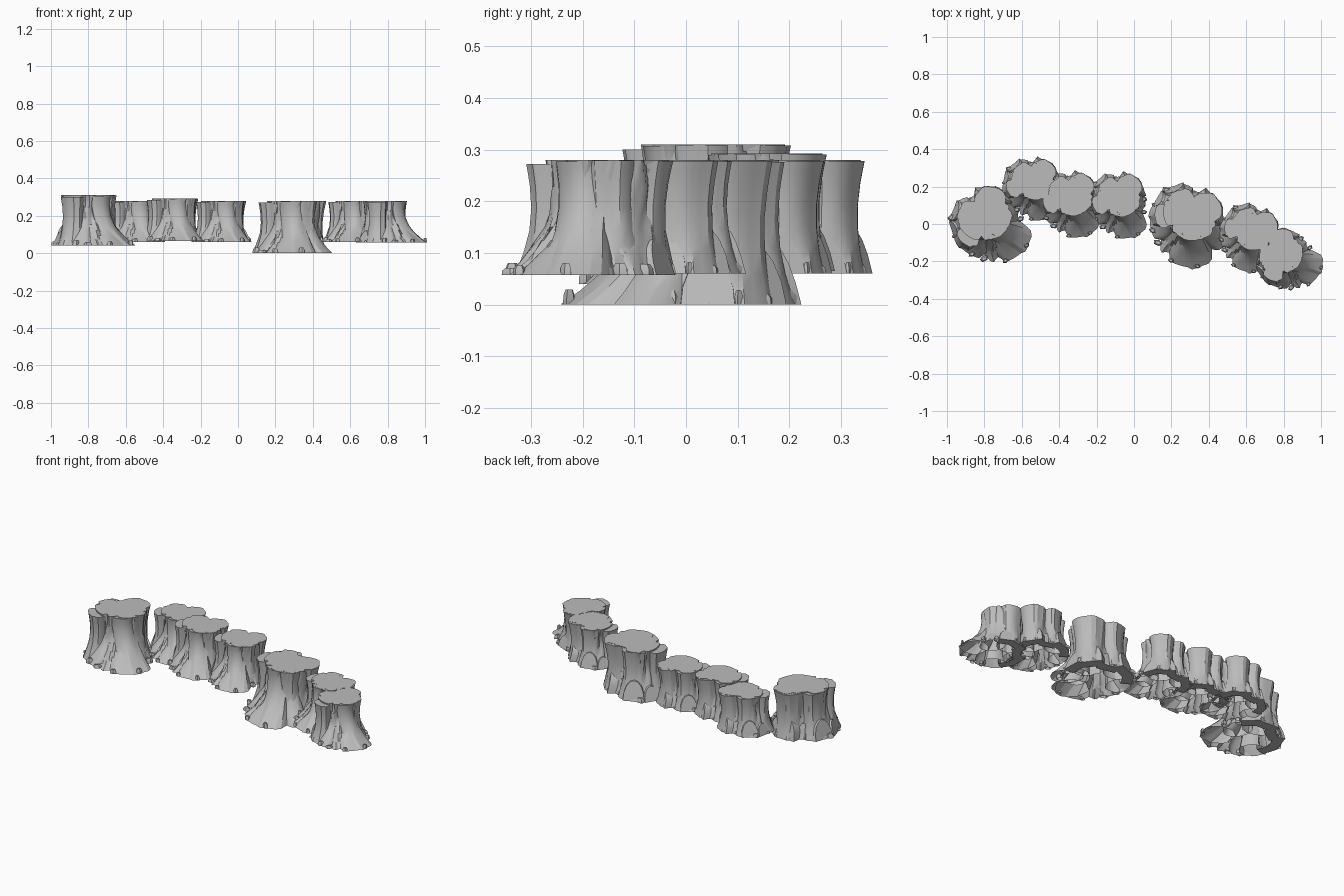
import bpy, bmesh, math, random
from math import sin, cos, pi, radians
from mathutils import Vector

if "Cube" in bpy.data.objects:
    bpy.data.objects.remove(bpy.data.objects["Cube"])

random.seed(7)
stone = bpy.data.materials.new("grey stone")
stone.diffuse_color = (0.5, 0.5, 0.5, 1)
stone.use_nodes = True
stone.node_tree.nodes["Principled BSDF"].inputs["Base Color"].default_value = stone.diffuse_color

# Outline radii every 30 degrees, counter-clockwise from +x
TOP = [.126, .146, .138, .084, .112, .118, .105, .098, .096, .088, .110, .122]
BASE = [.145, .155, .140, .105, .135, .145, .150, .160, .175, .215, .230, .170]
N = 90
LEVELS = [0, .05, .12, .2, .3, .42, .54, .66, .77, .87, .95, 1]
# cracks: angle, half width, depth, runs down from the top
CRACKS = [(14, 8, .016, True), (72, 8, .018, True), (100, 9, .016, True),
          (160, 9, .020, True), (232, 10, .022, True), (268, 9, .015, True),
          (318, 9, .018, True), (345, 8, .014, True), (28, 8, .018, False),
          (108, 8, .018, False), (180, 8, .016, False), (245, 8, .028, False),
          (268, 7, .030, False), (328, 9, .030, False)]
# hollows in the wall: angle, height, depth
DENTS = [(285, .6, .030), (340, .5, .022), (255, .5, .018), (70, .55, .015)]
# overlapping columns: angle, top distance, top radii, foot distance, foot radii, height
COLUMNS = [(202, .098, .042, .056, .112, .050, .066, .965),
           (42, .085, .068, .072, .088, .066, .075, .992),
           (132, .068, .052, .062, .085, .055, .070, .985),
           (300, .060, .052, .062, .155, .080, .078, .988),
           (338, .076, .050, .060, .095, .062, .070, .996)]
# extra foot of the large middle rock only
EXTRA = [(341, .065, .045, .050, .135, .072, .055, .94)]


def outline(table, deg):
    f = (deg % 360) / 30
    i = int(f)
    return table[i] + (table[(i + 1) % 12] - table[i]) * (f - i)


def gap(a, b):
    return abs((a - b + 180) % 360 - 180)


def wall_radius(deg, t):
    top, base = outline(TOP, deg), outline(BASE, deg)
    r = top * (1 - .14 * sin(pi * t)) + (base - top) * (1 - t) ** 2.3
    for a, w, d, down in CRACKS:
        reach = max(0, (t - .25) / .75) if down else max(0, 1 - t / .6)
        bend = 6 * sin(t * 9 + a)
        r -= d * reach ** .6 * max(0, 1 - gap(deg, a + bend) / w)
    for a, h, d in DENTS:
        r -= d * math.exp(-(gap(deg, a) / 9) ** 2 - ((t - h) / .17) ** 2)
    return r


def finish(bm, name, angle=30):
    bmesh.ops.recalc_face_normals(bm, faces=bm.faces)
    me = bpy.data.meshes.new(name)
    bm.to_mesh(me)
    bm.free()
    me.materials.append(stone)
    me.polygons.foreach_set("use_smooth", [True] * len(me.polygons))
    me.set_sharp_from_angle(angle=radians(angle))
    return me


def loft(bm, rings):
    """Skin closed rings of points, capped on top and open at the bottom."""
    vs = [[bm.verts.new(p) for p in ring] for ring in rings]
    n = len(vs[0])
    for lo, hi in zip(vs, vs[1:]):
        for i in range(n):
            bm.faces.new((lo[i], lo[(i + 1) % n], hi[(i + 1) % n], hi[i]))
    bm.faces.new(vs[-1])


def make_wall():
    bm = bmesh.new()
    rings = []
    for t in LEVELS:
        ring = []
        for i in range(N):
            deg = i * 360 / N
            r, a = wall_radius(deg, t), radians(deg)
            ring.append((r * cos(a), r * sin(a), t))
        rings.append(ring)
    loft(bm, rings)
    return finish(bm, "cliff wall")


def make_columns(table, name):
    # flat-topped columns that overlap the wall and flare at the foot
    bm = bmesh.new()
    M = 20
    for deg, dt, rt, wt, db, rb, wb, top in table:
        a = radians(deg)
        out, side = Vector((cos(a), sin(a), 0)), Vector((-sin(a), cos(a), 0))
        jag = [random.uniform(.88, 1.06) for _ in range(M)]
        low = [random.uniform(.90, 1.04) for _ in range(M)]
        rings = []
        for t in (0, .1, .22, .4, .6, .8, .92, 1):
            f, waist = (1 - t) ** 2.2, 1 - .17 * sin(pi * t)
            c = out * ((dt + (db - dt) * f) * (1 - .06 * sin(pi * t)))
            r, w = (rt + (rb - rt) * f) * waist, (wt + (wb - wt) * f) * waist
            ring = []
            for k in range(M):
                b = 2 * pi * k / M
                j = low[k] if t < .3 else jag[k]
                ring.append(c + out * r * j * cos(b) + side * w * j * sin(b)
                            + Vector((0, 0, t * top)))
            rings.append(ring)
        loft(bm, rings)
    return finish(bm, name)


def make_slabs():
    # rounded slabs leaning on the back foot of the cliff
    bm = bmesh.new()
    for deg, w, h in [(20, .045, .34), (58, .05, .44), (98, .045, .34),
                      (135, .05, .42), (170, .04, .30)]:
        a, r = radians(deg), outline(BASE, deg)
        out, side = Vector((cos(a), sin(a), 0)), Vector((-sin(a), cos(a), 0))
        rings = []
        for depth, s in [(r - .05, 1), (r - .002, .95)]:
            rings.append([out * (depth - .022 * sin(k * pi / 8)) + side * w * s * cos(k * pi / 8)
                          + Vector((0, 0, h * s * sin(k * pi / 8))) for k in range(9)])
        loft(bm, rings)
    return finish(bm, "foot slabs")


def make_rubble():
    # loose flat stones round the foot
    bm = bmesh.new()
    for deg in range(5, 360, 30):
        d = deg + random.uniform(-10, 10)
        a, turn = radians(d), random.uniform(0, pi)
        size, height = random.uniform(.012, .022), random.uniform(.05, .11)
        r = outline(BASE, d) - .006
        c = Vector((r * cos(a), r * sin(a), 0))
        loft(bm, [[c + Vector((size * s * cos(turn + k * pi * .4),
                               size * s * .7 * sin(turn + k * pi * .4), h)) for k in range(5)]
                  for h, s in [(0, 1), (height * .6, .95), (height, .6)]])
    return finish(bm, "rubble")


PARTS = {"cliff_wall": make_wall(), "columns": make_columns(COLUMNS, "columns"),
         "foot_slabs": make_slabs(), "rubble": make_rubble()}
extra_foot = make_columns(EXTRA, "extra foot")

# One rock repeated along the curve: x, y, bottom, top, size x, size y, turn
ROCKS = [(-.805, .025, .04, .31, 1.23, 1.20, 28),
         (-.55, .225, .06, .28, 1.0, .95, 0),
         (-.35, .145, .065, .292, 1.03, 1.0, 0),
         (-.09, .14, .06, .28, 1.0, 1.0, 0),
         (.285, .045, .0, .28, 1.28, 1.22, -20),
         (.62, -.03, .06, .28, 1.0, 1.0, -25),
         (.785, -.175, .057, .28, 1.0, 1.0, 45)]
for n, (x, y, z0, z1, sx, sy, turn) in enumerate(ROCKS, 1):
    parts = dict(PARTS, extra_foot=extra_foot) if n == 5 else PARTS
    for name, mesh in parts.items():
        ob = bpy.data.objects.new(f"{name}_{n}", mesh)
        ob.location = (x, y, z0)
        ob.scale = (sx, sy, z1 - z0)
        ob.rotation_euler = (0, 0, radians(turn))
        bpy.context.collection.objects.link(ob)
